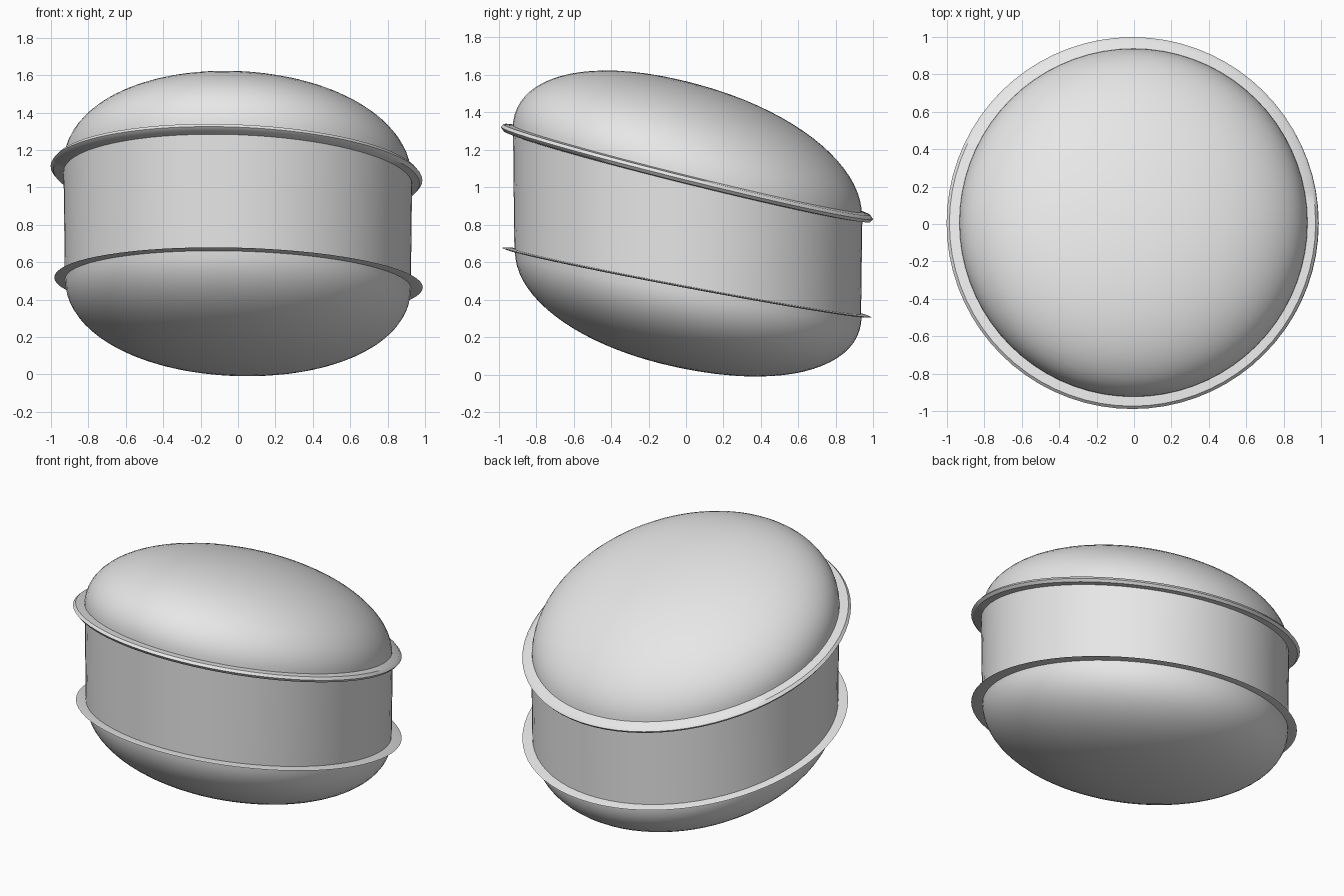
import bpy, bmesh
from math import cos, sin, pi, radians

cube = bpy.data.objects.get("Cube")
if cube:
    bpy.data.objects.remove(cube, do_unlink=True)

grey = bpy.data.materials.new("plain_grey")
grey.use_nodes = True
grey.diffuse_color = (0.8, 0.8, 0.8, 1)
grey.node_tree.nodes["Principled BSDF"].inputs["Base Color"].default_value = (0.8, 0.8, 0.8, 1)

SIDES = 72
# Slanted seam planes: (height at centre, slope along x, slope along y)
UPPER = (1.077, -0.038, -0.248)
LOWER = (0.493, -0.027, -0.188)


def lathe(name, rings, centre=(0, 0), closed=False):
    """Turn (radius, height, plane) rings, sheared onto their slanted plane."""
    bm = bmesh.new()
    loops = []
    for radius, height, (base, slope_x, slope_y) in rings:
        loop = []
        for i in range(SIDES):
            a = 2 * pi * i / SIDES
            x, y = centre[0] + radius * cos(a), centre[1] + radius * sin(a)
            loop.append(bm.verts.new((x, y, base + height + slope_x * x + slope_y * y)))
        loops.append(loop)
    pairs = list(zip(loops, loops[1:]))
    if closed:
        pairs.append((loops[-1], loops[0]))
    for a, b in pairs:
        for i in range(SIDES):
            j = (i + 1) % SIDES
            bm.faces.new((a[i], a[j], b[j], b[i]))
    bmesh.ops.remove_doubles(bm, verts=bm.verts, dist=0.0005)
    bmesh.ops.recalc_face_normals(bm, faces=bm.faces)
    mesh = bpy.data.meshes.new(name)
    bm.to_mesh(mesh)
    bm.free()
    mesh.materials.append(grey)
    obj = bpy.data.objects.new(name, mesh)
    bpy.context.collection.objects.link(obj)
    bpy.ops.object.select_all(action="DESELECT")
    obj.select_set(True)
    bpy.context.view_layer.objects.active = obj
    bpy.ops.object.shade_smooth_by_angle(angle=radians(40))
    return obj


def dome(name, radius, height, plane, centre):
    """Slightly full half ellipsoid; negative height hangs below the plane."""
    steps, power = 20, 0.94
    rings = []
    for i in range(steps + 1):
        t = pi / 2 * i / steps
        r = radius * max(cos(t), 0) ** power if i < steps else 0
        rings.append((r, height * sin(t) ** power, plane))
    return lathe(name, rings, centre)


def flange(name, radius, half, plane, centre):
    """Thin lens-edged ring that sticks out at the seam."""
    inner, shoulder = 0.88, radius - 0.015
    rings = [(inner, -half, plane), (shoulder, -half * 0.6, plane), (radius, 0, plane),
             (shoulder, half * 0.6, plane), (inner, half, plane)]
    return lathe(name, rings, centre, closed=True)


# Rounded shells above and below
dome("top_shell", 0.932, 0.487, UPPER, (-0.003, 0.007))
dome("bottom_shell", 0.925, -0.462, LOWER, (0, 0.012))

# Straight wall between the two seams
lathe("middle_band", [(0.925, 0, LOWER), (0.932, 0, UPPER)], (-0.001, 0.009))

# Projecting rims
flange("upper_rim", 0.994, 0.03, UPPER, (-0.008, 0.005))
flange("lower_rim", 0.985, 0.006, LOWER, (0.003, 0.004))
